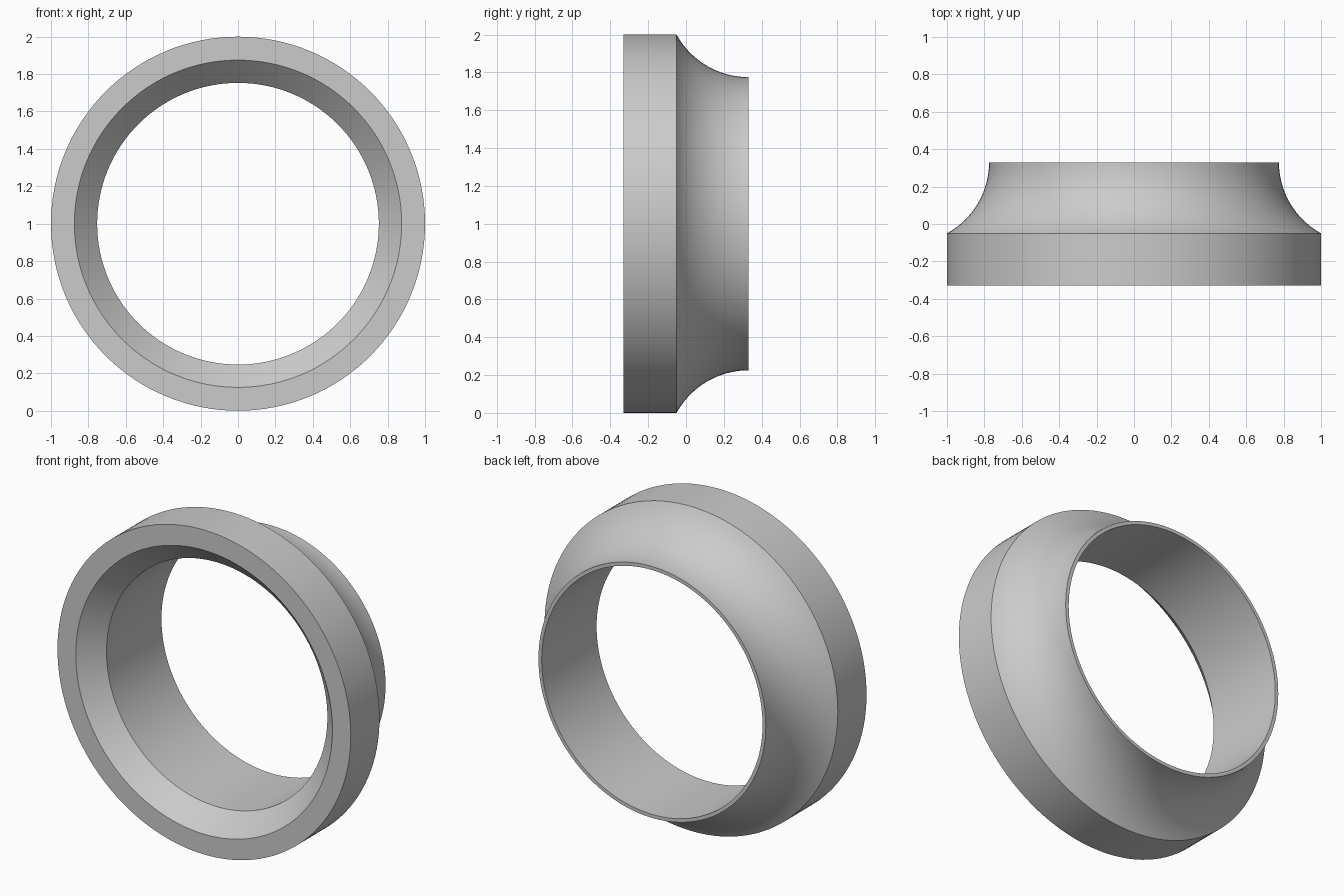
import bpy
import bmesh
from math import asin, cos, sin, radians, tau
from mathutils import Vector

cube = bpy.data.objects.get("Cube")
if cube:
    bpy.data.objects.remove(cube, do_unlink=True)

SEGMENTS = 128
ARC_STEPS = 20
FRONT, SHOULDER, BACK = -0.33, -0.05, 0.33
RIM_R, NECK_R, BORE_R, MOUTH_R = 1.0, 0.775, 0.753, 0.875
CHAMFER = 0.125

# Cross-section as (radius, y): bore, chamfered mouth and straight rim
profile = [(BORE_R, BACK), (BORE_R, FRONT + CHAMFER),
           (MOUTH_R, FRONT), (RIM_R, FRONT)]

# Concave sweep from the rim shoulder, running parallel to the axis at the neck
run, rise = BACK - SHOULDER, RIM_R - NECK_R
arc_r = (run ** 2 + rise ** 2) / (2 * rise)
start = asin(run / arc_r)
for i in range(ARC_STEPS + 1):
    a = start * (1 - i / ARC_STEPS)
    profile.append((NECK_R + arc_r * (1 - cos(a)), BACK - arc_r * sin(a)))

# Revolve the closed section around the y axis
bm = bmesh.new()
verts = [bm.verts.new((r, y, 0)) for r, y in profile]
edges = [bm.edges.new((v, verts[(i + 1) % len(verts)]))
         for i, v in enumerate(verts)]
bmesh.ops.spin(bm, geom=verts + edges, cent=Vector(), axis=(0, 1, 0),
               angle=tau, steps=SEGMENTS, use_merge=True)
bmesh.ops.remove_doubles(bm, verts=bm.verts[:], dist=1e-5)
bmesh.ops.recalc_face_normals(bm, faces=bm.faces[:])
bmesh.ops.translate(bm, verts=bm.verts[:], vec=(0, 0, RIM_R))

mesh = bpy.data.meshes.new("flared_collar")
bm.to_mesh(mesh)
bm.free()
collar = bpy.data.objects.new("flared_collar", mesh)
bpy.context.collection.objects.link(collar)

# Smooth the round surfaces and keep the rims crisp
bpy.ops.object.select_all(action='DESELECT')
collar.select_set(True)
bpy.context.view_layer.objects.active = collar
bpy.ops.object.shade_smooth_by_angle(angle=radians(30))
